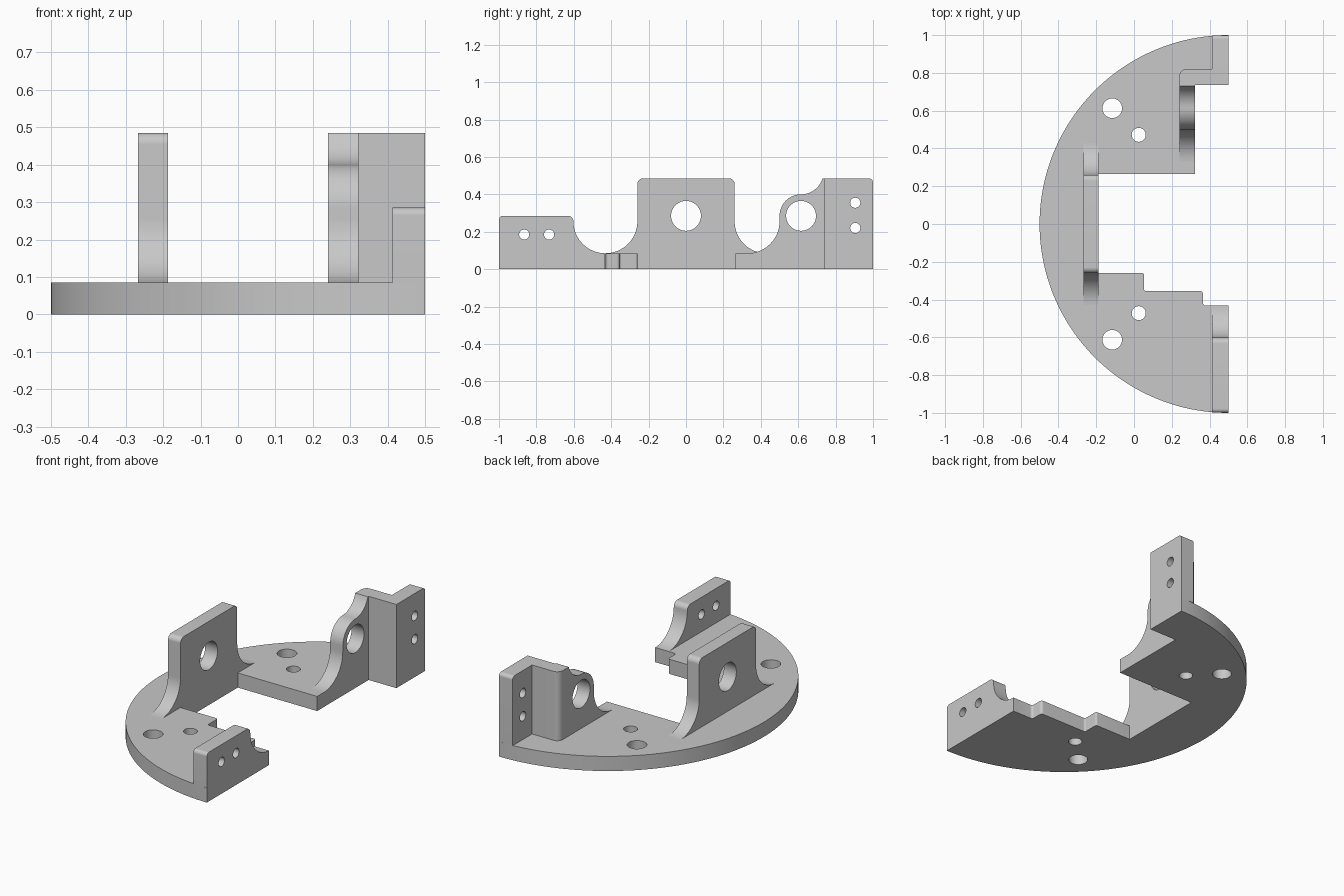
import bpy, bmesh, math
from mathutils import Vector

if "Cube" in bpy.data.objects:
    bpy.data.objects.remove(bpy.data.objects["Cube"])

grey = bpy.data.materials.new("plain grey")
grey.use_nodes = True
colour = (0.58, 0.58, 0.58, 1)
grey.diffuse_color = colour
grey.node_tree.nodes["Principled BSDF"].inputs["Base Color"].default_value = colour

FLOOR = 0.085   # top of the base plate
TOP = 0.485     # top of the tall walls
FOOT = 0.17     # radius of the fillets at the wall feet


def arc(cx, cy, r, start, end, steps):
    angles = [math.radians(start + (end - start) * i / steps) for i in range(steps + 1)]
    return [Vector((cx + r * math.cos(a), cy + r * math.sin(a))) for a in angles]


def rounded(corners, steps=12):
    """Outline through (u, v, radius) corners, each rounded by its radius."""
    out = []
    for i, (u, v, r) in enumerate(corners):
        p = Vector((u, v))
        if r == 0:
            out.append(p)
            continue
        a = (Vector(corners[i - 1][:2]) - p).normalized()
        b = (Vector(corners[(i + 1) % len(corners)][:2]) - p).normalized()
        half = a.angle(b) / 2
        centre = p + (a + b).normalized() * r / math.sin(half)
        start = p + a * r / math.tan(half) - centre
        end = p + b * r / math.tan(half) - centre
        out += [centre + start.lerp(end, k / steps).normalized() * r for k in range(steps + 1)]
    return out


def plate(name, outline, holes, low, high, axis):
    """Extrude an outline with round holes (u, v, radius) along x or z."""
    bm = bmesh.new()

    def place(p):
        return (low, p.x, p.y) if axis == "x" else (p.x, p.y, low)

    for loop in [outline] + [arc(u, v, r, 0, 360, 32)[:-1] for u, v, r in holes]:
        clean = [p for i, p in enumerate(loop) if (p - loop[i - 1]).length > 1e-4]
        verts = [bm.verts.new(place(p)) for p in clean]
        for i, v in enumerate(verts):
            bm.edges.new((verts[i - 1], v))
    bmesh.ops.triangle_fill(bm, use_beauty=True, use_dissolve=False, edges=bm.edges[:])
    moved = bmesh.ops.extrude_face_region(bm, geom=bm.faces[:], use_keep_orig=True)["geom"]
    depth = high - low
    bmesh.ops.translate(bm, verts=[g for g in moved if isinstance(g, bmesh.types.BMVert)],
                        vec=(depth, 0, 0) if axis == "x" else (0, 0, depth))
    bmesh.ops.recalc_face_normals(bm, faces=bm.faces[:])
    mesh = bpy.data.meshes.new(name)
    bm.to_mesh(mesh)
    bm.free()
    mesh.materials.append(grey)
    obj = bpy.data.objects.new(name, mesh)
    bpy.context.collection.objects.link(obj)
    bpy.ops.object.select_all(action="DESELECT")
    obj.select_set(True)
    bpy.context.view_layer.objects.active = obj
    bpy.ops.object.shade_smooth_by_angle(angle=math.radians(30))


# Half-round base plate with a stepped cut-out
cutout = rounded([
    (0.5, -0.432, 0), (0.365, -0.432, 0.015), (0.365, -0.355, 0.015),
    (0.053, -0.355, 0.01), (0.053, -0.26, 0.01), (-0.187, -0.26, 0),
    (-0.187, 0.265, 0), (0.322, 0.265, 0), (0.322, 0.737, 0), (0.5, 0.737, 0)], 5)
plate("base_plate", arc(0.5, 0, 1, 90, 270, 96) + cutout,
      [(-0.115, s * 0.613, 0.052) for s in (-1, 1)]
      + [(0.025, s * 0.472, 0.037) for s in (-1, 1)], 0, FLOOR, "z")

# Central bearing wall with flared feet
side = 0.26
plate("central_wall", rounded([
    (-side - FOOT, FLOOR, 0), (-side, FLOOR, FOOT), (-side, TOP, 0.03),
    (side, TOP, 0.03), (side, FLOOR, FOOT), (side + FOOT, FLOOR, 0)]),
    [(0, 0.285, 0.08)], -0.267, -0.187, "x")

# Rear bearing wall: flared foot, round shoulder, then a hollow sweep up to the web
shoulder = rounded([(0.5 - FOOT, FLOOR, 0), (0.5, FLOOR, FOOT),
                    (0.5, 0.4, 0.115), (0.615, 0.4, 0)])
sweep = arc(0.615, 0.52, 0.12, -90, -17, 12)
plate("rear_bearing_wall", shoulder + sweep + [Vector((0.737, TOP)), Vector((0.737, FLOOR))],
      [(0.615, 0.285, 0.08)], 0.241, 0.322, "x")

# Rear web joining the bearing wall to the flange
plate("rear_web", rounded([
    (0.241, 0.737, 0), (0.413, 0.737, 0), (0.413, 0.82, 0), (0.241, 0.82, 0.035)]),
    [], FLOOR, TOP, "z")

# Rear flange with two screw holes
plate("rear_flange", rounded([
    (0.737, FLOOR, 0), (0.737, TOP, 0), (0.999, TOP, 0.02), (0.999, FLOOR, 0)]),
    [(0.905, z, 0.027) for z in (0.22, 0.355)], 0.413, 0.5, "x")

# Low front flange with a flared foot and two screw holes
plate("front_flange", rounded([
    (-0.999, FLOOR, 0), (-0.999, 0.285, 0.02), (-0.602, 0.285, 0.03),
    (-0.602, FLOOR, FOOT), (-0.432, FLOOR, 0)]),
    [(y, 0.185, 0.027) for y in (-0.865, -0.732)], 0.413, 0.5, "x")
